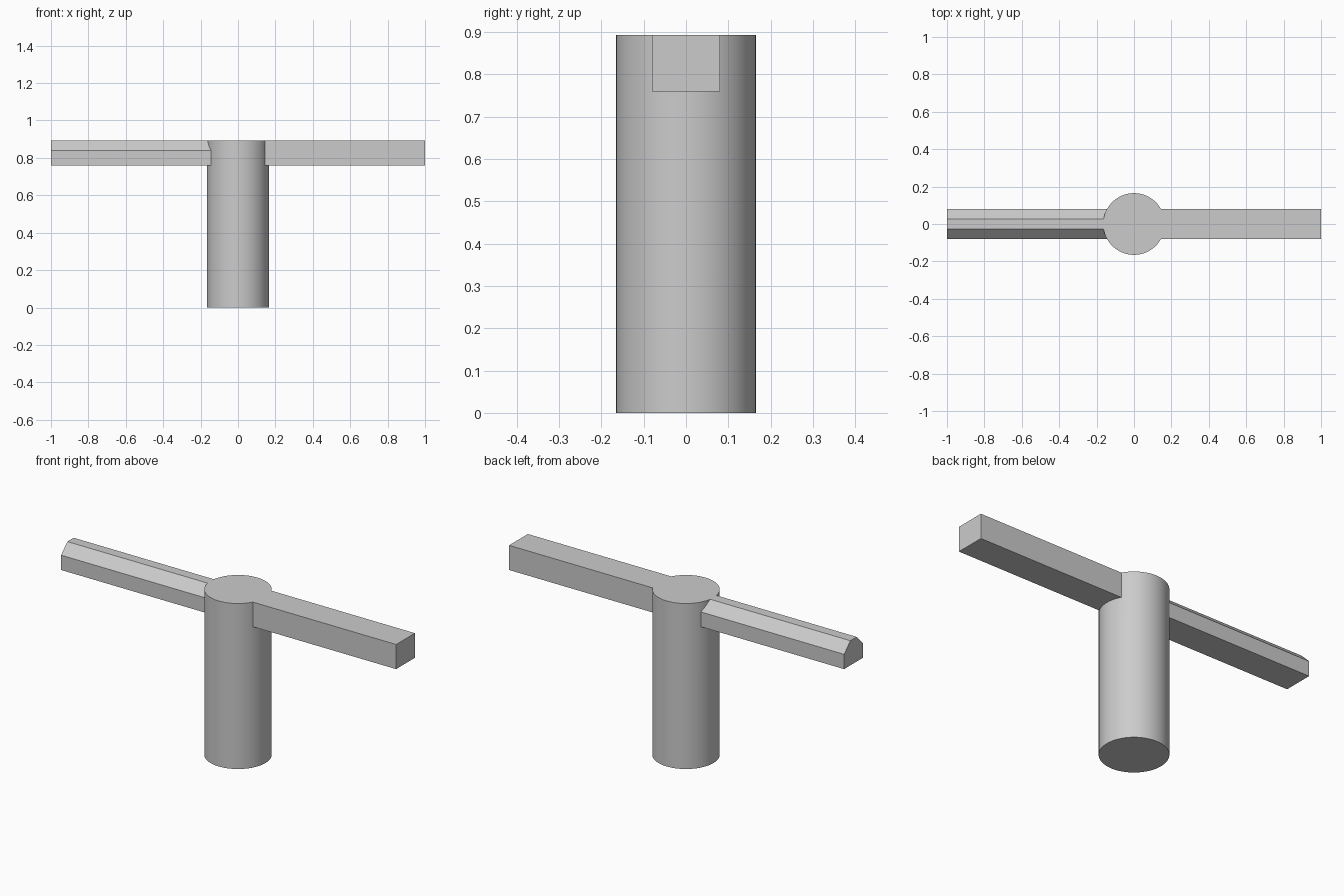
import bpy
import bmesh
import math
from mathutils import Matrix

RADIUS, HEIGHT = 0.165, 0.893
ARM_BOTTOM, ARM_HALF = 0.76, 0.08

cube = bpy.data.objects.get("Cube")
if cube:
    bpy.data.objects.remove(cube, do_unlink=True)

grey = bpy.data.materials.new("plain_grey")
grey.use_nodes = True
colour = (0.6, 0.6, 0.6, 1)
grey.diffuse_color = colour
grey.node_tree.nodes["Principled BSDF"].inputs["Base Color"].default_value = colour


def add_part(name, bm):
    bmesh.ops.recalc_face_normals(bm, faces=bm.faces)
    mesh = bpy.data.meshes.new(name)
    bm.to_mesh(mesh)
    bm.free()
    mesh.materials.append(grey)
    part = bpy.data.objects.new(name, mesh)
    bpy.context.collection.objects.link(part)
    return part


def add_arm(name, profile, tip_x):
    """Extrude a y-z profile from the post axis out to the tip."""
    bm = bmesh.new()
    face = bm.faces.new([bm.verts.new((0, y, z)) for y, z in profile])
    moved = bmesh.ops.extrude_face_region(bm, geom=[face], use_keep_orig=True)["geom"]
    verts = [v for v in moved if isinstance(v, bmesh.types.BMVert)]
    bmesh.ops.translate(bm, verts=verts, vec=(tip_x, 0, 0))
    return add_part(name, bm)


# Round post
bm = bmesh.new()
bmesh.ops.create_cone(bm, cap_ends=True, segments=96, radius1=RADIUS, radius2=RADIUS,
                      depth=HEIGHT, matrix=Matrix.Translation((0, 0, HEIGHT / 2)))
post = add_part("post_with_arms", bm)

# Square arm on the left, chamfered arm on the right
square = [(-ARM_HALF, ARM_BOTTOM), (ARM_HALF, ARM_BOTTOM),
          (ARM_HALF, HEIGHT), (-ARM_HALF, HEIGHT)]
chamfered = square[:2] + [(ARM_HALF, 0.84), (0.027, HEIGHT),
                          (-0.027, HEIGHT), (-ARM_HALF, 0.84)]
arms = [add_arm("left_square_arm", square, 1),
        add_arm("right_chamfered_arm", chamfered, -1)]

# Fuse the arms into the post
bpy.ops.object.select_all(action="DESELECT")
post.select_set(True)
bpy.context.view_layer.objects.active = post
for arm in arms:
    union = post.modifiers.new("fuse_" + arm.name, "BOOLEAN")
    union.operation = "UNION"
    union.solver = "EXACT"
    union.object = arm
    bpy.ops.object.modifier_apply(modifier=union.name)
    bpy.data.objects.remove(arm, do_unlink=True)
bpy.ops.object.shade_smooth_by_angle(angle=math.radians(20))
